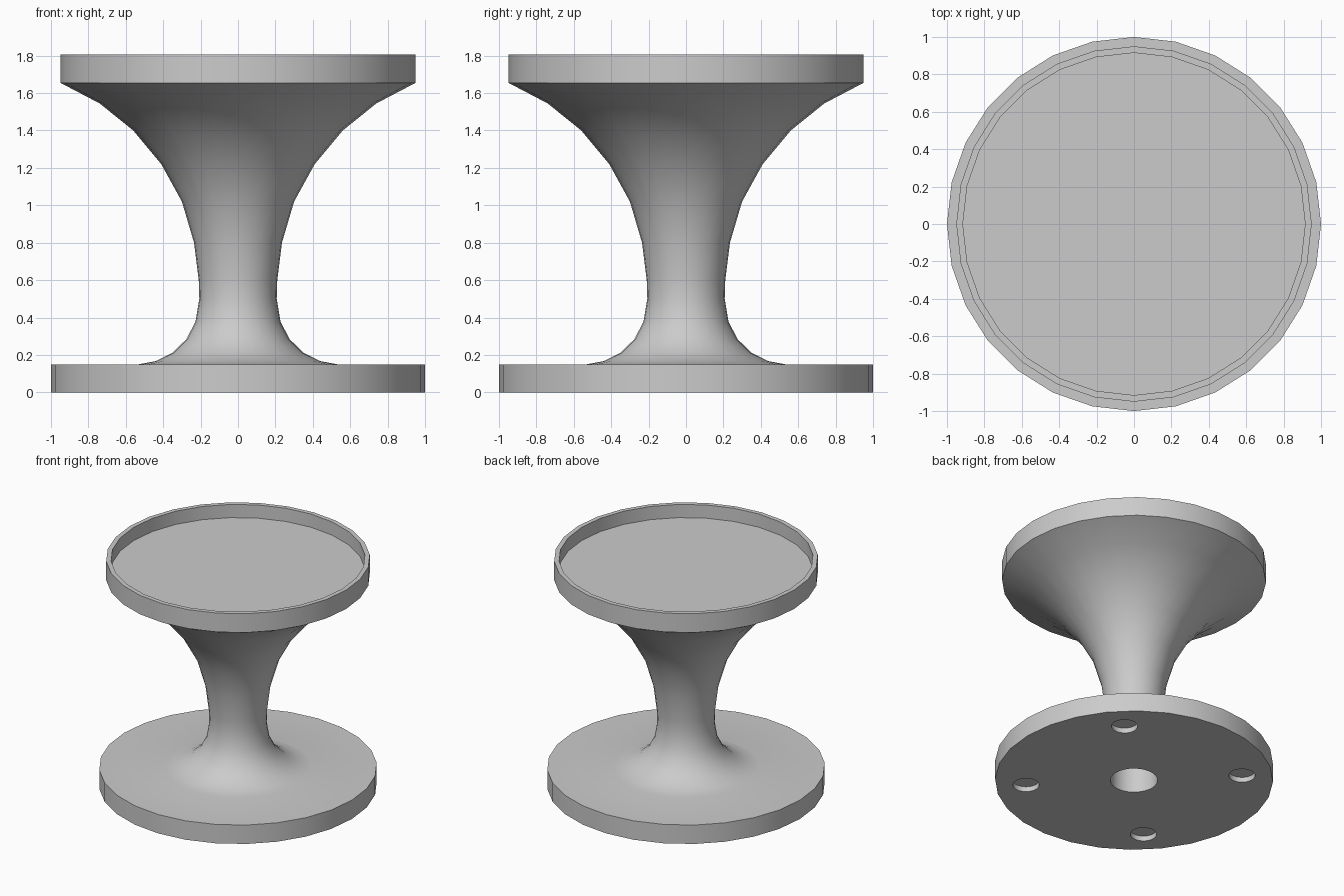
import bpy, bmesh, math

if "Cube" in bpy.data.objects:
    bpy.data.objects.remove(bpy.data.objects["Cube"])

SIDES = 28

grey = bpy.data.materials.new("warm_free_grey")
grey.name = "plain_grey"
grey.diffuse_color = (0.6, 0.6, 0.6, 1)
grey.use_nodes = True
grey.node_tree.nodes["Principled BSDF"].inputs["Base Color"].default_value = grey.diffuse_color


def lathe(name, profile, sides=SIDES):
    """Turn (radius, z) points about z; radius 0 closes the form with a point."""
    bm = bmesh.new()
    rings = []
    for r, z in profile:
        if r == 0:
            rings.append([bm.verts.new((0, 0, z))] * sides)
        else:
            rings.append([bm.verts.new((r * math.cos(a), r * math.sin(a), z))
                          for a in (2 * math.pi * i / sides for i in range(sides))])
    for low, high in zip(rings, rings[1:]):
        for i in range(sides):
            j = (i + 1) % sides
            corners = list(dict.fromkeys((low[i], low[j], high[j], high[i])))
            bm.faces.new(corners)
    bmesh.ops.recalc_face_normals(bm, faces=bm.faces)
    mesh = bpy.data.meshes.new(name)
    bm.to_mesh(mesh)
    bm.free()
    mesh.materials.append(grey)
    ob = bpy.data.objects.new(name, mesh)
    bpy.context.collection.objects.link(ob)
    return ob


# Pedestal: bore, base disc, flared stem and recessed dish in one turning
bore = [(0, 1.0), (0.17, 1.0), (0.17, 0)]
base = [(1.0, 0), (1.0, 0.15)]
stem = [(0.53, 0.15), (0.44, 0.167), (0.35, 0.212), (0.275, 0.285), (0.227, 0.38),
        (0.207, 0.50), (0.21, 0.60), (0.235, 0.80), (0.30, 1.02), (0.41, 1.22),
        (0.56, 1.40), (0.74, 1.545)]
dish = [(0.95, 1.655), (0.95, 1.805), (0.915, 1.805), (0.915, 1.70), (0, 1.70)]
pedestal = lathe("pedestal", bore + base + stem + dish)

# Four shallow round sockets in the underside
for k in range(4):
    a = math.radians(45 + 90 * k)
    cutter = lathe("socket_cutter", [(0, -0.1), (0.095, -0.1), (0.095, 0.04), (0, 0.04)])
    cutter.location = (0.78 * math.cos(a), 0.78 * math.sin(a), 0)
    cutter.hide_render = True
    cut = pedestal.modifiers.new("socket", 'BOOLEAN')
    cut.operation = 'DIFFERENCE'
    cut.solver = 'EXACT'
    cut.object = cutter
    bpy.context.view_layer.objects.active = pedestal
    bpy.ops.object.modifier_apply(modifier=cut.name)
    bpy.data.objects.remove(cutter)

# Smooth sides with crisp rims
bpy.ops.object.select_all(action='DESELECT')
pedestal.select_set(True)
bpy.context.view_layer.objects.active = pedestal
bpy.ops.object.shade_smooth_by_angle(angle=math.radians(30))
